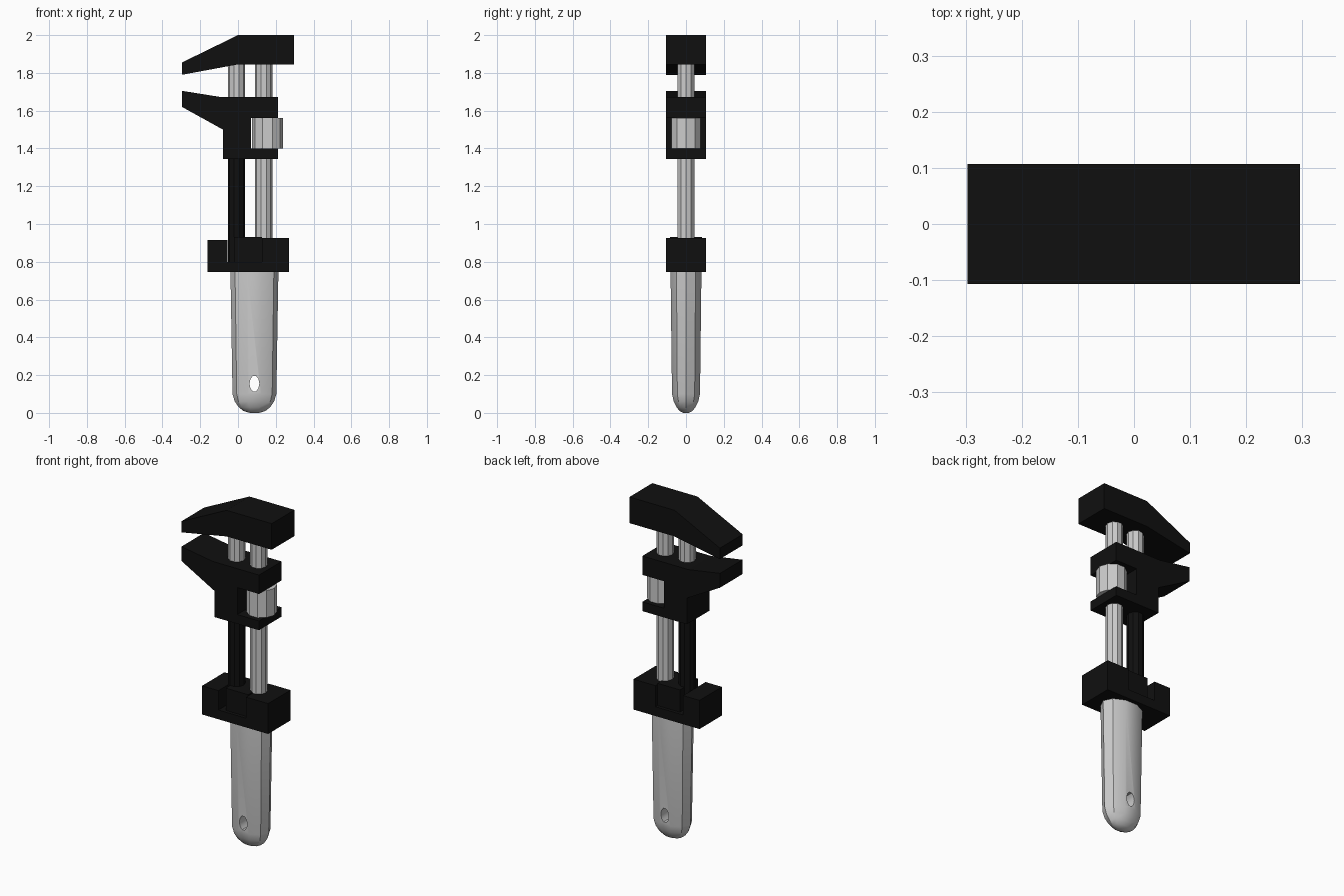
import bpy, bmesh
from math import cos, sin, tau

if "Cube" in bpy.data.objects:
    bpy.data.objects.remove(bpy.data.objects["Cube"])

black = bpy.data.materials.new("black_paint")
black.diffuse_color = (0.005, 0.005, 0.005, 1)
black.use_nodes = True
black.node_tree.nodes["Principled BSDF"].inputs["Base Color"].default_value = black.diffuse_color
SIDES = 10


def finish(name, bm, mat=None):
    bmesh.ops.recalc_face_normals(bm, faces=bm.faces[:])
    me = bpy.data.meshes.new(name)
    bm.to_mesh(me)
    bm.free()
    ob = bpy.data.objects.new(name, me)
    bpy.context.collection.objects.link(ob)
    if mat:
        me.materials.append(mat)
    return ob


def plate(name, profile, half, mat=black):
    """Extrude an x/z outline evenly to both sides of y = 0."""
    bm = bmesh.new()
    face = bm.faces.new([bm.verts.new((x, -half, z)) for x, z in profile])
    ext = bmesh.ops.extrude_face_region(bm, geom=[face])
    for v in ext["geom"]:
        if isinstance(v, bmesh.types.BMVert):
            v.co.y = half
    return finish(name, bm, mat)


def loft(name, cx, rings, mat=None):
    """Stack elliptical rings given as (z, radius x, radius y)."""
    bm = bmesh.new()
    loops = [[bm.verts.new((cx + rx * cos(tau * i / SIDES), ry * sin(tau * i / SIDES), z))
              for i in range(SIDES)] for z, rx, ry in rings]
    for a, b in zip(loops, loops[1:]):
        for i in range(SIDES):
            j = (i + 1) % SIDES
            bm.faces.new((a[i], a[j], b[j], b[i]))
    bm.faces.new(loops[0])
    bm.faces.new(loops[-1])
    return finish(name, bm, mat)


def rod(name, cx, z0, z1, r, mat=None):
    return loft(name, cx, [(z0, r, r), (z1, r, r)], mat)


# Fixed top jaw
plate("top_jaw", [(-0.297, 1.79), (-0.297, 1.855), (0, 2.0), (0.296, 2.0),
                  (0.296, 1.845), (0.0, 1.845)], 0.107)

# Sliding jaw with an open pocket for the adjusting nut
plate("sliding_jaw", [(-0.297, 1.705), (-0.09, 1.672), (0.212, 1.672), (0.212, 1.56),
                      (0.07, 1.56), (0.07, 1.40), (0.212, 1.40), (0.212, 1.345),
                      (-0.08, 1.345), (-0.08, 1.50), (-0.297, 1.62)], 0.106)
rod("adjusting_nut", 0.156, 1.40, 1.56, 0.082)

# Guide rods
rod("main_rod", 0.136, 0.78, 1.85, 0.046)
rod("upper_guide_rod", -0.008, 1.66, 1.85, 0.046)
rod("lower_guide_rod", -0.008, 0.80, 1.35, 0.046, black)

# Collar block with a slot, and the boss sitting in the slot
plate("collar", [(-0.162, 0.745), (-0.162, 0.915), (-0.055, 0.915), (-0.055, 0.80),
                 (0.127, 0.80), (0.127, 0.925), (0.271, 0.925), (0.271, 0.745)], 0.105)
plate("collar_boss", [(-0.02, 0.80), (-0.02, 0.932), (0.127, 0.932), (0.127, 0.80)], 0.086)

# Faceted handle with a rounded end
handle = loft("handle", 0.087, [(0.0, 0.025, 0.015), (0.01, 0.058, 0.035), (0.03, 0.083, 0.053),
                                (0.06, 0.104, 0.068), (0.10, 0.116, 0.078), (0.75, 0.127, 0.086)])

# Hanging hole
cutter = rod("hole_cutter", 0, -0.2, 0.2, 1)
for v in cutter.data.vertices:
    x, y, z = v.co
    v.co = (0.087 + 0.026 * x, z, 0.155 + 0.043 * y)
bm = bmesh.new()
bm.from_mesh(cutter.data)
bmesh.ops.recalc_face_normals(bm, faces=bm.faces[:])
bm.to_mesh(cutter.data)
bm.free()
cutter.hide_render = True
cut = handle.modifiers.new("hole", 'BOOLEAN')
cut.object = cutter
cut.operation = 'DIFFERENCE'
cut.solver = 'EXACT'

# Apply the cut and smooth the rounded end
bpy.context.view_layer.objects.active = handle
handle.select_set(True)
bpy.ops.object.modifier_apply(modifier="hole")
bpy.data.objects.remove(cutter, do_unlink=True)
bpy.ops.object.shade_smooth_by_angle(angle=0.52)
